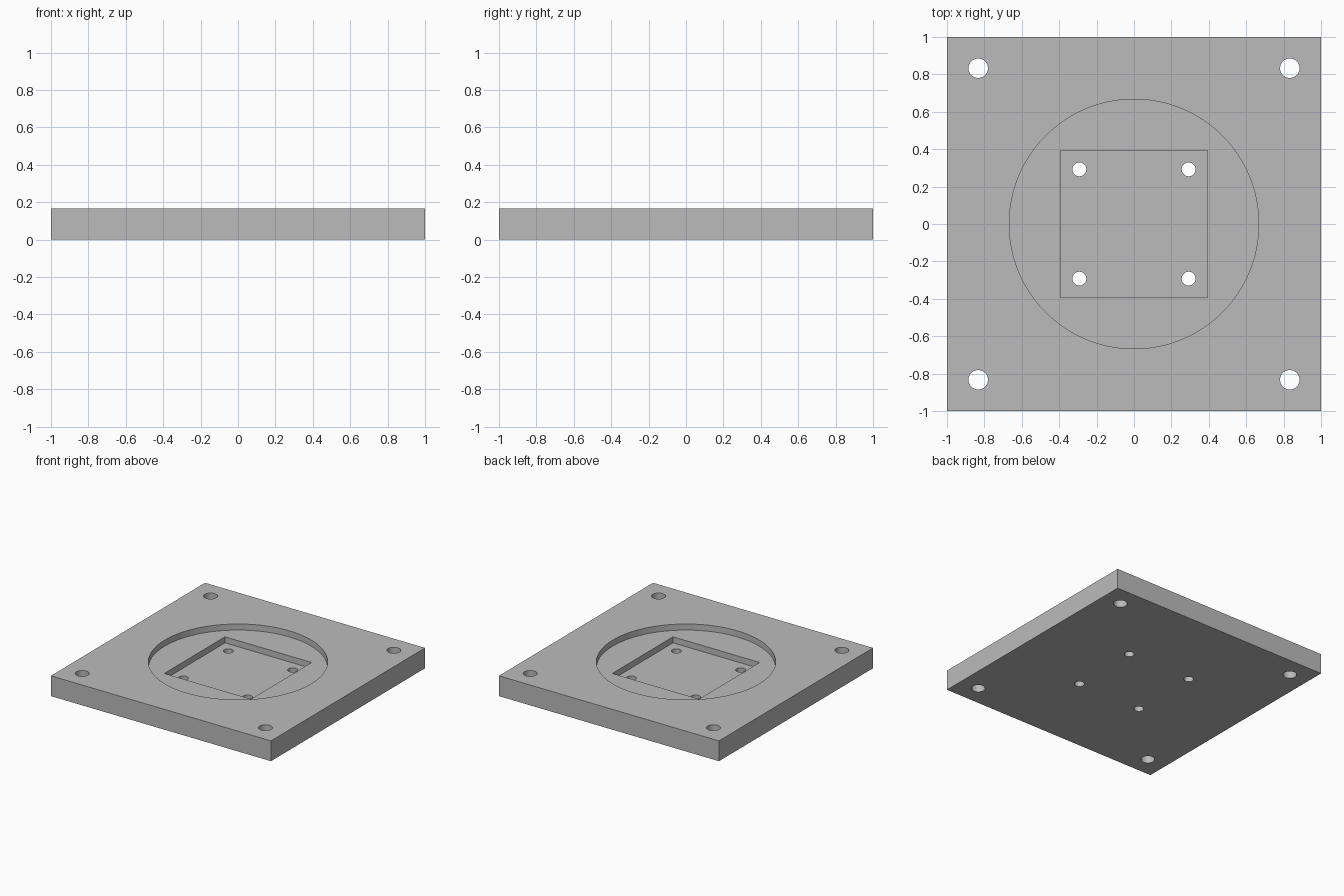
import bpy
import math

cube = bpy.data.objects.get("Cube")
if cube:
    bpy.data.objects.remove(cube, do_unlink=True)

THICK = 0.167
STEP = 0.05          # depth of each recess level

grey = bpy.data.materials.new("plain grey")
grey.use_nodes = True
colour = (0.5, 0.5, 0.5, 1)
grey.diffuse_color = colour
grey.node_tree.nodes["Principled BSDF"].inputs["Base Color"].default_value = colour


def box(name, half, z0, z1):
    bpy.ops.mesh.primitive_cube_add(size=1, location=(0, 0, (z0 + z1) / 2))
    ob = bpy.context.object
    ob.name = name
    ob.scale = (2 * half, 2 * half, z1 - z0)
    bpy.ops.object.transform_apply(location=True, rotation=False, scale=True)
    ob.data.materials.append(grey)
    return ob


def cylinder(name, radius, x, y, z0, z1, sides):
    bpy.ops.mesh.primitive_cylinder_add(vertices=sides, radius=radius, depth=z1 - z0,
                                        location=(x, y, (z0 + z1) / 2))
    ob = bpy.context.object
    ob.name = name
    ob.data.materials.append(grey)
    return ob


def cut(target, cutter):
    cutter.hide_render = True
    mod = target.modifiers.new(cutter.name, 'BOOLEAN')
    mod.operation = 'DIFFERENCE'
    mod.solver = 'EXACT'
    mod.object = cutter
    bpy.ops.object.select_all(action='DESELECT')
    target.select_set(True)
    bpy.context.view_layer.objects.active = target
    bpy.ops.object.modifier_apply(modifier=mod.name)
    bpy.data.objects.remove(cutter, do_unlink=True)


# Square base plate
plate = box("mounting_plate", 1, 0, THICK)

# Round recess with a deeper square recess inside it
cut(plate, cylinder("round_recess", 0.667, 0, 0, THICK - STEP, THICK + 0.1, 128))
cut(plate, box("square_recess", 0.394, THICK - 2 * STEP, THICK + 0.1))

# Through holes: four in the outer corners, four in the square recess
for spacing, radius in ((0.833, 0.052), (0.292, 0.037)):
    for sx in (-1, 1):
        for sy in (-1, 1):
            cut(plate, cylinder("bolt_hole", radius, sx * spacing, sy * spacing,
                                -0.1, THICK + 0.1, 48))

# Smooth curved walls, crisp edges
plate.select_set(True)
bpy.context.view_layer.objects.active = plate
bpy.ops.object.shade_smooth_by_angle(angle=math.radians(30))
